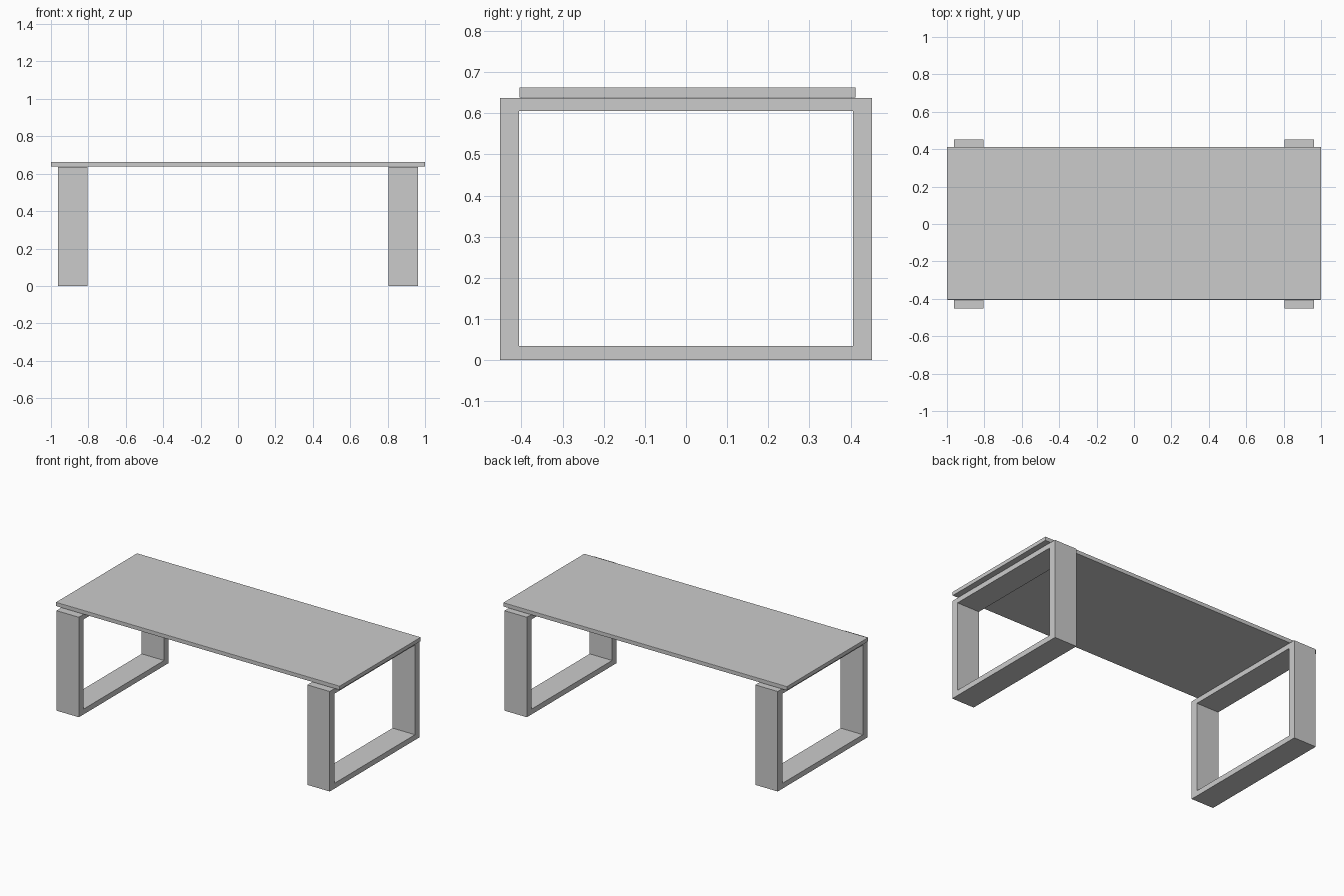
import bpy, bmesh

if "Cube" in bpy.data.objects:
    bpy.data.objects.remove(bpy.data.objects["Cube"])


def finish(name, bm):
    bmesh.ops.recalc_face_normals(bm, faces=bm.faces)
    mesh = bpy.data.meshes.new(name)
    bm.to_mesh(mesh)
    bm.free()
    obj = bpy.data.objects.new(name, mesh)
    bpy.context.collection.objects.link(obj)
    return obj


def rect(hy, z0, z1):
    return [(-hy, z0), (hy, z0), (hy, z1), (-hy, z1)]


# Table top: thin slab with slightly eased edges
bm = bmesh.new()
bmesh.ops.create_cube(bm, size=1)
y0, y1, z0, z1 = -0.405, 0.412, 0.638, 0.663
for v in bm.verts:
    v.co = (v.co.x * 2, y0 if v.co.y < 0 else y1, z0 if v.co.z < 0 else z1)
top = finish("table_top", bm)
bevel = top.modifiers.new("eased_edges", 'BEVEL')
bevel.width = 0.002
bevel.segments = 2


# Leg frames: closed rectangular loops of flat bar
def leg_frame(name, x0, x1):
    bm = bmesh.new()
    loops = [[bm.verts.new((x, y, z)) for y, z in profile]
             for x, profile in ((x0, rect(0.452, 0, 0.637)),
                                (x1, rect(0.452, 0, 0.637)),
                                (x1, rect(0.406, 0.034, 0.605)),
                                (x0, rect(0.406, 0.034, 0.605)))]
    for a in range(4):
        p, q = loops[a], loops[(a + 1) % 4]
        for i in range(4):
            j = (i + 1) % 4
            bm.faces.new((p[i], p[j], q[j], q[i]))
    return finish(name, bm)


leg_frame("left_leg_frame", -0.963, -0.805)
leg_frame("right_leg_frame", 0.805, 0.963)
